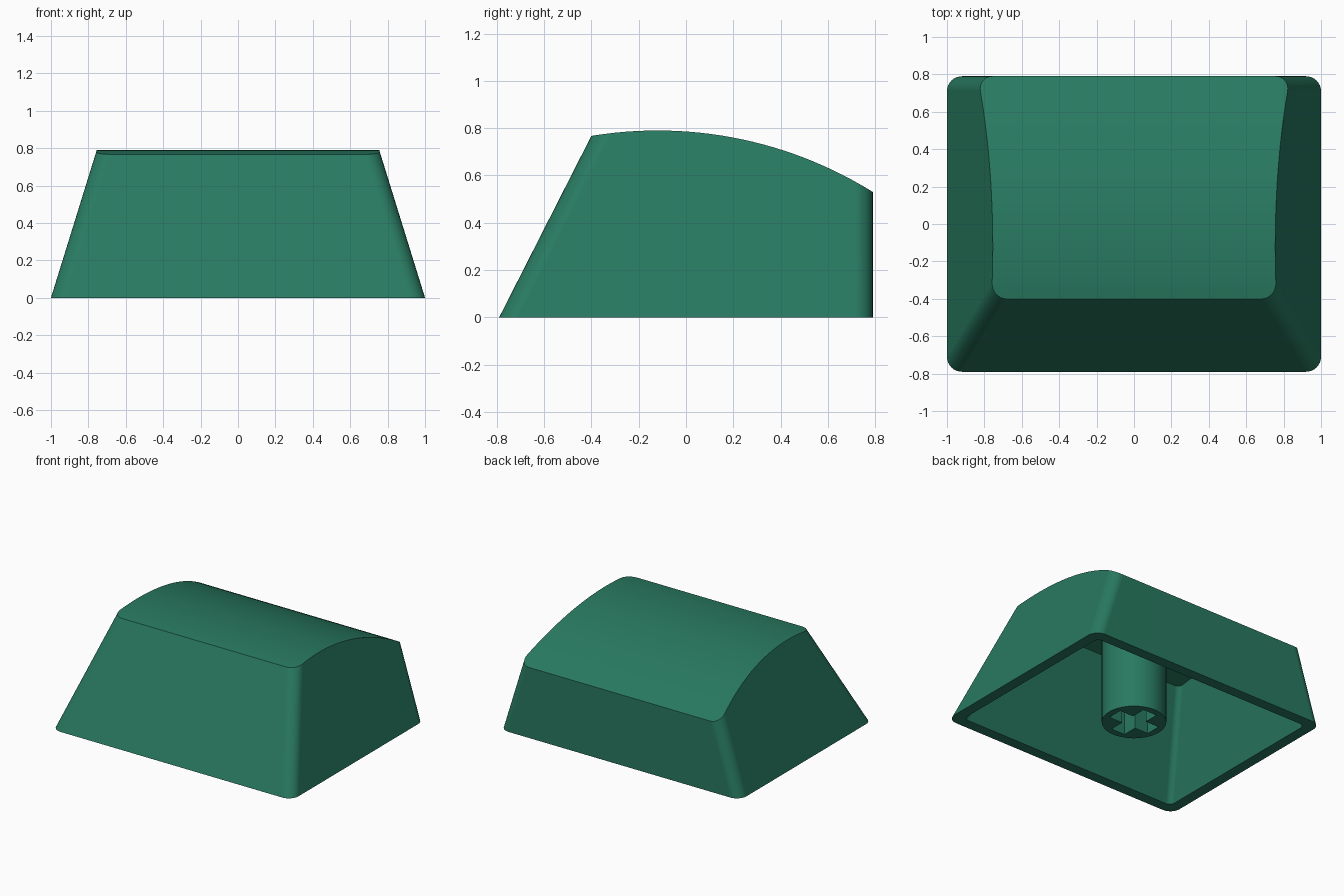
import bpy, bmesh, math

if "Cube" in bpy.data.objects:
    bpy.data.objects.remove(bpy.data.objects["Cube"])

green = bpy.data.materials.new("green plastic")
green.use_nodes = True
colour = (0.0212, 0.192, 0.116, 1)
green.diffuse_color = colour
green.node_tree.nodes["Principled BSDF"].inputs["Base Color"].default_value = colour

SIDE, FRONT = 0.31, 0.508        # inward lean of the walls per unit of height
ARC_Y, ARC_R, TOP = -0.12, 1.722, 0.79
WALL = 0.08


def finish(name, bm):
    bmesh.ops.recalc_face_normals(bm, faces=bm.faces)
    mesh = bpy.data.meshes.new(name)
    bm.to_mesh(mesh)
    bm.free()
    ob = bpy.data.objects.new(name, mesh)
    mesh.materials.append(green)
    bpy.context.collection.objects.link(ob)
    return ob


def loft(bm, lower, upper):
    """Closed solid between two matching outlines."""
    a, b = [[bm.verts.new(p) for p in ring] for ring in (lower, upper)]
    bm.faces.new(a)
    bm.faces.new(b)
    for i in range(len(a)):
        j = (i + 1) % len(a)
        bm.faces.new((a[i], a[j], b[j], b[i]))


def outline(z, inset, radius, steps=8):
    """Rounded rectangle of the leaning walls at height z."""
    x = 1 - inset - SIDE * z - radius
    y0, y1 = -0.79 + inset + FRONT * z + radius, 0.79 - inset - radius
    points = []
    for k, (cx, cy) in enumerate(((x, y1), (-x, y1), (-x, y0), (x, y0))):
        for s in range(steps + 1):
            t = math.pi / 2 * (k + s / steps)
            points.append((cx + radius * math.cos(t), cy + radius * math.sin(t), z))
    return points


def boolean(ob, cutter, operation):
    mod = ob.modifiers.new("cut", "BOOLEAN")
    mod.object, mod.operation, mod.solver = cutter, operation, "EXACT"
    bpy.context.view_layer.objects.active = ob
    bpy.ops.object.modifier_apply(modifier=mod.name)
    bpy.data.objects.remove(cutter)


def domed_block(name, z0, inset, radius):
    """Leaning block whose top is trimmed to a cylindrical arc."""
    bm = bmesh.new()
    loft(bm, outline(z0, inset, radius), outline(0.9, inset, radius))
    block = finish(name, bm)
    r, zc = ARC_R - inset, TOP - ARC_R
    bm = bmesh.new()
    rings = [[(x, ARC_Y + r * math.cos(2 * math.pi * i / 240),
               zc + r * math.sin(2 * math.pi * i / 240)) for i in range(240)]
             for x in (-1.5, 1.5)]
    loft(bm, *rings)
    boolean(block, finish("dome_cutter", bm), "INTERSECT")
    return block


def smooth(ob):
    bpy.ops.object.select_all(action="DESELECT")
    ob.select_set(True)
    bpy.context.view_layer.objects.active = ob
    bpy.ops.object.shade_smooth_by_angle(angle=math.radians(25))
    mod = ob.modifiers.new("weighted normals", "WEIGHTED_NORMAL")
    mod.keep_sharp = True


# Hollow cap shell
cap = domed_block("cap_shell", 0, 0, 0.08)
boolean(cap, domed_block("cavity_cutter", -0.1, WALL, 0.04), "DIFFERENCE")
smooth(cap)

# Stem under the cap, sunk slightly into the ceiling
bm = bmesh.new()
loft(bm, *[[(0.22 * math.cos(2 * math.pi * i / 64), 0.22 * math.sin(2 * math.pi * i / 64), z)
            for i in range(64)] for z in (0, 0.72)])
stem = finish("stem", bm)

# Cross-shaped socket in the stem
L, W = 0.17, 0.057
cross = [(L, -W), (L, W), (W, W), (W, L), (-W, L), (-W, W),
         (-L, W), (-L, -W), (-W, -W), (-W, -L), (W, -L), (W, -W)]
bm = bmesh.new()
loft(bm, *[[(x, y, z) for x, y in cross] for z in (-0.1, 0.42)])
boolean(stem, finish("socket_cutter", bm), "DIFFERENCE")
smooth(stem)
